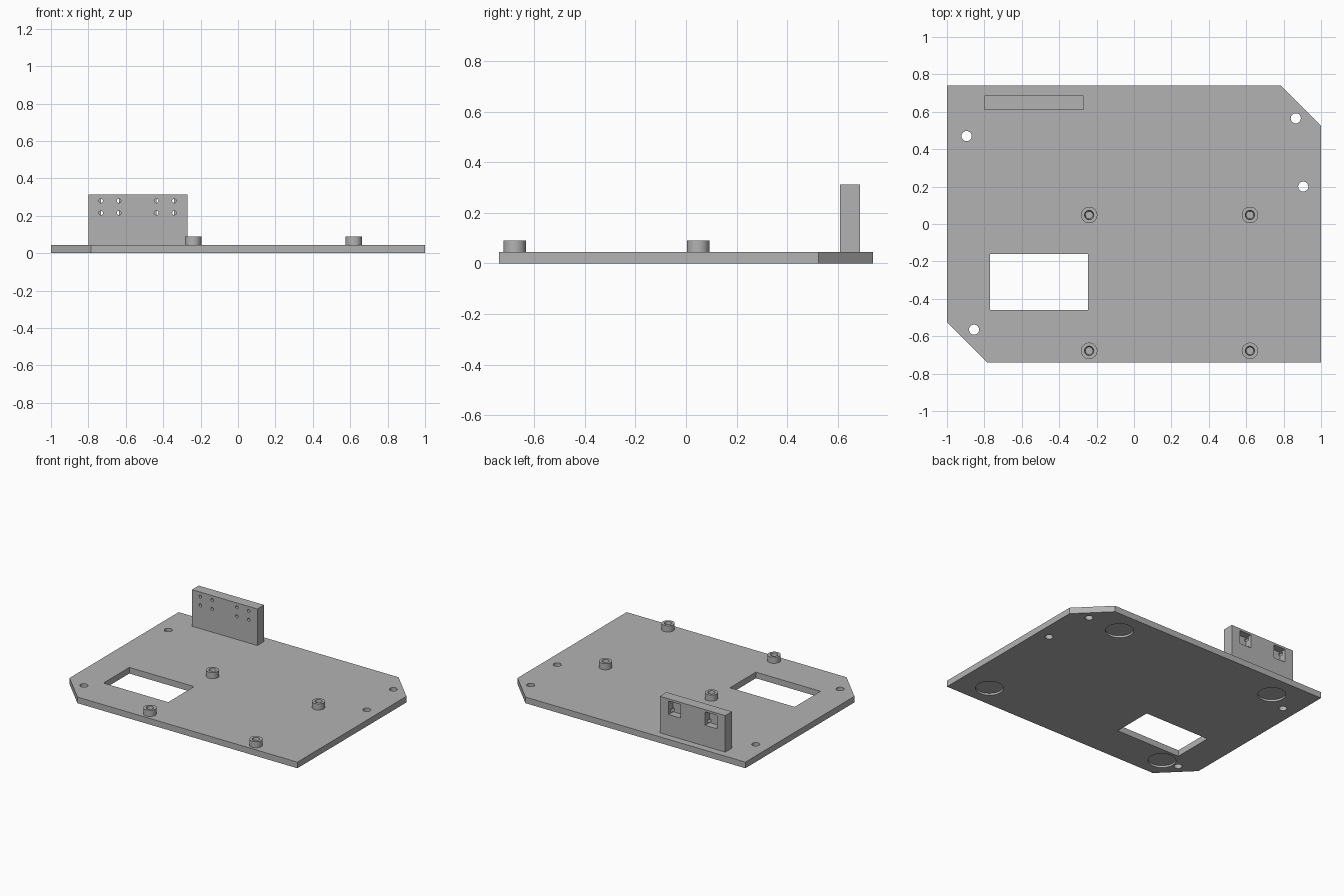
import bpy
import bmesh
from math import radians

default = bpy.data.objects.get("Cube")
if default:
    bpy.data.objects.remove(default, do_unlink=True)

GREY = (0.45, 0.45, 0.45, 1.0)
grey = bpy.data.materials.new("plain grey")
grey.use_nodes = True
grey.diffuse_color = GREY
shader = next(n for n in grey.node_tree.nodes if n.type == "BSDF_PRINCIPLED")
shader.inputs["Base Color"].default_value = GREY
shader.inputs["Roughness"].default_value = 0.6


def finish(obj, name):
    obj.name = name
    obj.data.materials.clear()
    obj.data.materials.append(grey)
    return obj


def box(name, low, high):
    centre = [(a + b) / 2 for a, b in zip(low, high)]
    bpy.ops.mesh.primitive_cube_add(size=1, location=centre)
    obj = bpy.context.object
    obj.scale = [b - a for a, b in zip(low, high)]
    bpy.ops.object.transform_apply(location=True, rotation=False, scale=True)
    return finish(obj, name)


def cylinder(name, centre, radius, depth, tip=None, along_y=False):
    turn = (radians(90), 0, 0) if along_y else (0, 0, 0)
    bpy.ops.mesh.primitive_cone_add(
        vertices=40, radius1=radius, radius2=radius if tip is None else tip,
        depth=depth, location=centre, rotation=turn)
    return finish(bpy.context.object, name)


def cut(obj, cutters):
    for cutter in cutters:
        cutter.hide_render = True
        mod = obj.modifiers.new("cut", "BOOLEAN")
        mod.operation = "DIFFERENCE"
        mod.solver = "EXACT"
        mod.object = cutter
        bpy.context.view_layer.objects.active = obj
        bpy.ops.object.modifier_apply(modifier=mod.name)
        bpy.data.objects.remove(cutter, do_unlink=True)


def smooth(obj):
    bpy.ops.object.select_all(action="DESELECT")
    obj.select_set(True)
    bpy.context.view_layer.objects.active = obj
    bpy.ops.object.shade_smooth_by_angle(angle=radians(30))


# Base plate with two clipped corners
THICK = 0.045
outline = [(-1, 0.74), (-1, -0.525), (-0.785, -0.74),
           (1, -0.74), (1, 0.525), (0.785, 0.74)]
bm = bmesh.new()
face = bm.faces.new([bm.verts.new((x, y, 0)) for x, y in outline])
grown = bmesh.ops.extrude_face_region(bm, geom=[face])
top = [v for v in grown["geom"] if isinstance(v, bmesh.types.BMVert)]
bmesh.ops.translate(bm, verts=top, vec=(0, 0, THICK))
bmesh.ops.recalc_face_normals(bm, faces=bm.faces)
mesh = bpy.data.meshes.new("base_plate")
bm.to_mesh(mesh)
bm.free()
plate = bpy.data.objects.new("base_plate", mesh)
bpy.context.collection.objects.link(plate)
finish(plate, "base_plate")

# Window, mounting holes and shallow round foot recesses underneath
cutters = [box("window_cutter", (-0.77, -0.46, -0.1), (-0.245, -0.16, 0.1))]
for x, y in [(-0.895, 0.47), (0.865, 0.565), (0.905, 0.2), (-0.855, -0.565)]:
    cutters.append(cylinder("hole_cutter", (x, y, 0), 0.027, 0.3))
for x, y in [(0.6, 0.565), (0.77, -0.575), (-0.72, 0.565), (-0.725, -0.575)]:
    cutters.append(cylinder("recess_cutter", (x, y, 0), 0.093, 0.03))
cut(plate, cutters)
smooth(plate)

# Four hollow standoffs
for side, x in (("right", -0.24), ("left", 0.62)):
    for end, y in (("front", -0.678), ("back", 0.048)):
        post = cylinder(f"standoff_{end}_{side}", (x, y, 0.0655), 0.044, 0.049)
        cut(post, [cylinder("bore_cutter", (x, y, 0.08), 0.02, 0.05, tip=0.027)])
        smooth(post)

# Upright block with rear pockets and small front holes on the pocket edges
FRONT, BACK = 0.61, 0.688
block = box("upright_block", (-0.8, FRONT, THICK - 0.002), (-0.27, BACK, 0.313))
cutters = []
for x0, x1 in ((-0.733, -0.637), (-0.437, -0.341)):
    cutters.append(box("pocket_cutter", (x0, FRONT + 0.025, 0.198), (x1, BACK + 0.05, 0.297)))
    for x in (x0, x1):
        for z in (0.215, 0.28):
            cutters.append(cylinder("pin_cutter", (x, FRONT, z), 0.011, 0.1, along_y=True))
cut(block, cutters)
smooth(block)
